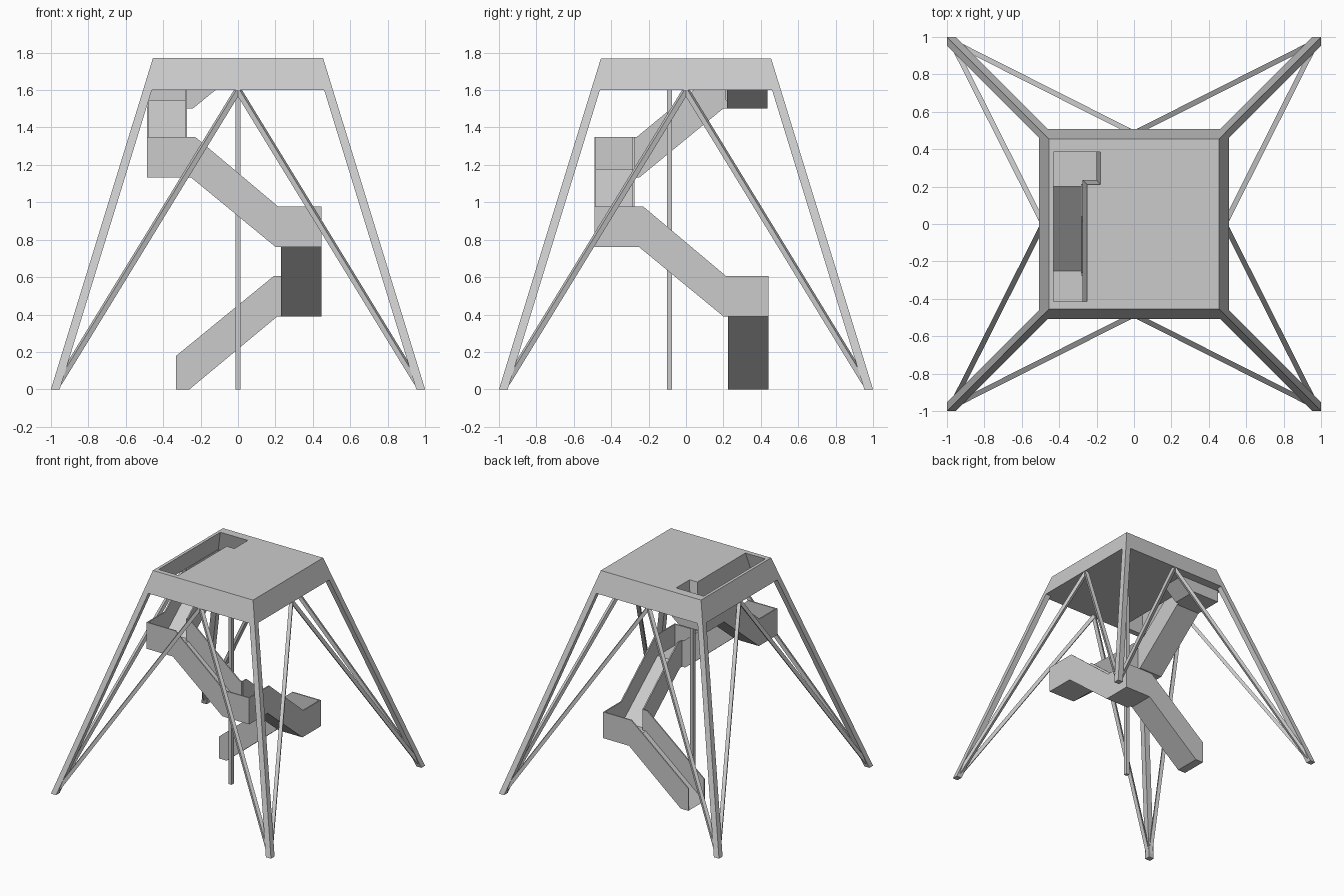
import bpy, bmesh
from mathutils import Vector

if "Cube" in bpy.data.objects:
    bpy.data.objects.remove(bpy.data.objects["Cube"])

LEAN = 0.545 / 1.77          # inward lean of the tower sides
DECK, TOP = 1.6, 1.77
WALL, FLOOR, WIDTH = 0.01, 0.045, 0.215


def finish(name, bm):
    bmesh.ops.recalc_face_normals(bm, faces=bm.faces)
    mesh = bpy.data.meshes.new(name)
    bm.to_mesh(mesh)
    bm.free()
    obj = bpy.data.objects.new(name, mesh)
    bpy.context.collection.objects.link(obj)
    return obj


def skin(bm, a, b, caps=True):
    """Join two matching loops of points, optionally closing the ends."""
    va, vb = [bm.verts.new(p) for p in a], [bm.verts.new(p) for p in b]
    n = len(va)
    for i in range(n):
        j = (i + 1) % n
        bm.faces.new((va[i], va[j], vb[j], vb[i]))
    if caps:
        bm.faces.new(va)
        bm.faces.new(vb)
    return va, vb


def square(cx, cy, r, z):
    return [(cx - r, cy - r, z), (cx + r, cy - r, z), (cx + r, cy + r, z), (cx - r, cy + r, z)]


def bar(bm, p, q, w):
    """Square bar between two points."""
    p, q = Vector(p), Vector(q)
    d = (q - p).normalized()
    side = d.cross(Vector((0, 0, 1))).normalized() * w / 2
    up = side.cross(d).normalized() * w / 2
    ring = [side + up, side - up, -side - up, -side + up]
    skin(bm, [p + r for r in ring], [q + r for r in ring])


# Platform: leaning block with an L-shaped stair opening
bm = bmesh.new()
low_hole = [(-.48, -.46), (-.275, -.46), (-.275, .235), (-.2, .235), (-.2, .43), (-.48, .43)]
top_hole = [(-.43, -.415), (-.25, -.415), (-.25, .21), (-.18, .21), (-.18, .385), (-.43, .385)]
outer = skin(bm, square(0, 0, 1 - LEAN * DECK, DECK), square(0, 0, 1 - LEAN * TOP, TOP), False)
inner = skin(bm, [(x, y, DECK) for x, y in low_hole], [(x, y, TOP) for x, y in top_hole], False)
for level in range(2):
    verts = set(outer[level] + inner[level])
    edges = [e for e in bm.edges if e.verts[0] in verts and e.verts[1] in verts]
    bmesh.ops.triangle_fill(bm, edges=edges, use_beauty=True, use_dissolve=False)
finish("platform", bm)

# Four leaning corner legs
bm = bmesh.new()
half = 0.0235
foot, head = 1 - half, 1 - LEAN * DECK - half
for sx in (-1, 1):
    for sy in (-1, 1):
        skin(bm, square(sx * foot, sy * foot, half, 0), square(sx * head, sy * head, half, DECK))
finish("corner_legs", bm)

# Diagonal braces, two on every side
bm = bmesh.new()
for nx, ny in ((0, -1), (1, 0), (0, 1), (-1, 0)):
    for s in (-1, 1):
        n, t = Vector((nx, ny, 0)), Vector((-ny, nx, 0))
        bar(bm, n * 0.485 + Vector((0, 0, DECK)),
            n * 0.968 + t * s * 0.958 + Vector((0, 0, 0.035)), 0.028)
finish("side_braces", bm)

# Centre post
bm = bmesh.new()
skin(bm, square(0, -.088, .014, 0), square(0, -.088, .014, DECK))
finish("centre_post", bm)


def flight(name, direction, out, low, high, start_landing=True, end_landing=True):
    """Walled ramp: low = underside profile, high = wall-top profile, as (along, z)."""
    d = Vector(direction).to_3d()
    left = Vector((-d.y, d.x, 0))
    bm = bmesh.new()

    def prism(poly, t0, t1):
        skin(bm, *[[d * s + left * t + Vector((0, 0, z)) for s, z in poly] for t in (t0, t1)])

    def trim(line, first, last):
        line = list(line)
        if first:
            line[0] = (line[0][0] + WIDTH, line[0][1])
        if last:
            line[-1] = (line[-1][0] - WIDTH, line[-1][1])
        return line

    # outer wall, inner wall between landings, floor
    prism(low + high[::-1], out - WALL, out)
    prism(trim(low, start_landing, end_landing) + trim(high, start_landing, end_landing)[::-1],
          out - WIDTH, out - WIDTH + WALL)
    base = trim(low, start_landing, False)
    if start_landing:
        tread = [(s, min(z + FLOOR, DECK)) for s, z in base]
    else:
        tread = [(-.33, 0)] + [(base[-2][0] - .01, base[-1][1] + FLOOR), (base[-1][0], base[-1][1] + FLOOR)]
    prism(base + tread[::-1], out - WIDTH, out)
    return finish(name, bm)


def middle(s0, s3, z):
    low = [(s0, z), (-.2, z), (.25, z + .37), (s3, z + .37)]
    high = [(s0, z + .215), (-.215, z + .215), (.228, z + .587), (s3, z + .587)]
    return low, high


# Stair winding up clockwise
flight("stair_flight_1", (1, 0), .44, [(-.26, 0), (.21, .39), (.445, .39)],
       [(-.33, 0), (-.33, .18), (.19, .605), (.445, .605)], start_landing=False)
flight("stair_flight_2", (0, -1), .445, *middle(-.44, .49, .39))
flight("stair_flight_3", (-1, 0), .49, *middle(-.445, .487, .762))
flight("stair_flight_4", (0, 1), .487,
       [(-.49, 1.132), (-.25, 1.132), (.2, 1.502), (.43, 1.502)],
       [(-.49, 1.35), (-.262, 1.35), (.04, DECK), (.43, DECK)])
flight("stair_flight_5", (1, 0), .435, [(-.487, 1.502), (-.24, 1.502), (-.12, DECK)],
       [(-.487, DECK), (-.16, DECK)], end_landing=False)
